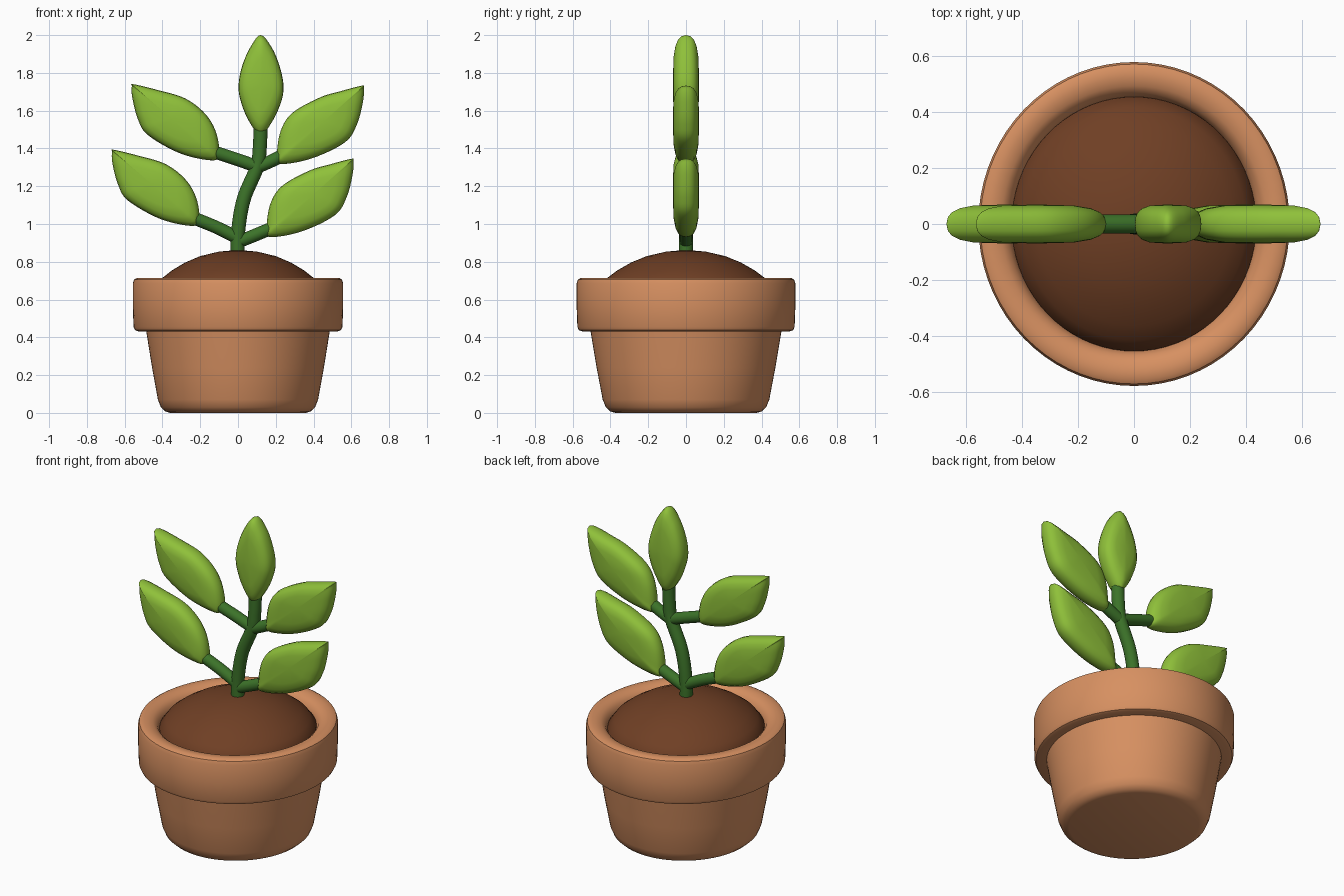
import bpy, bmesh, math
from mathutils import Vector

if "Cube" in bpy.data.objects:
    bpy.data.objects.remove(bpy.data.objects["Cube"])


def material(name, rgb):
    m = bpy.data.materials.new(name)
    m.diffuse_color = (*rgb, 1)
    m.use_nodes = True
    m.node_tree.nodes["Principled BSDF"].inputs["Base Color"].default_value = m.diffuse_color
    return m


TERRACOTTA = material("terracotta", (0.68, 0.28, 0.12))
SOIL = material("soil_brown", (0.16, 0.05, 0.018))
STEM = material("stem_green", (0.045, 0.17, 0.022))
LEAF = material("leaf_green", (0.275, 0.53, 0.042))


def finish(name, bm, mat, angle):
    bmesh.ops.recalc_face_normals(bm, faces=bm.faces)
    me = bpy.data.meshes.new(name)
    bm.to_mesh(me)
    bm.free()
    me.materials.append(mat)
    ob = bpy.data.objects.new(name, me)
    bpy.context.collection.objects.link(ob)
    bpy.ops.object.select_all(action='DESELECT')
    ob.select_set(True)
    bpy.context.view_layer.objects.active = ob
    bpy.ops.object.shade_smooth_by_angle(angle=math.radians(angle))
    return ob


def bridge(bm, a, b):
    n = len(a)
    for i in range(n):
        bm.faces.new((a[i], a[(i + 1) % n], b[(i + 1) % n], b[i]))


def fan(bm, ring, centre):
    c = bm.verts.new(centre)
    for i in range(len(ring)):
        bm.faces.new((ring[i], ring[(i + 1) % len(ring)], c))


def lathe(name, profile, mat, start=None, end=None, segs=72):
    """Revolve (radius, z) points, slightly wider in y; optional end caps."""
    bm = bmesh.new()
    rings = []
    for r, z in profile:
        rings.append([bm.verts.new((r * math.cos(t), 1.04 * r * math.sin(t), z))
                      for t in (2 * math.pi * i / segs for i in range(segs))])
    for a, b in zip(rings, rings[1:]):
        bridge(bm, a, b)
    if start is not None:
        fan(bm, rings[0], (0, 0, start))
    if end is not None:
        fan(bm, rings[-1], (0, 0, end))
    return finish(name, bm, mat, 40)


def spline(pts, closed, steps):
    """Catmull-Rom smoothing of a short list of points."""
    n, out = len(pts), []
    get = lambda i: Vector(pts[i % n] if closed else pts[max(0, min(n - 1, i))])
    for i in range(n if closed else n - 1):
        a, b, c, d = (get(i + k) for k in (-1, 0, 1, 2))
        for s in range(steps):
            t = s / steps
            out.append(0.5 * (2 * b + (c - a) * t + (2 * a - 5 * b + 4 * c - d) * t ** 2
                              + (3 * b - a - 3 * c + d) * t ** 3))
    if not closed:
        out.append(get(n - 1))
    return out


def tube(name, pts, r, segs=20):
    """Round stalk along points in the xz plane."""
    path = spline(pts, False, 8)
    bm = bmesh.new()
    rings = []
    for i, p in enumerate(path):
        d = (path[min(i + 1, len(path) - 1)] - path[max(i - 1, 0)]).normalized()
        rings.append([bm.verts.new((p.x - d.y * r * math.cos(t), r * math.sin(t),
                                    p.y + d.x * r * math.cos(t)))
                      for t in (2 * math.pi * k / segs for k in range(segs))])
    for a, b in zip(rings, rings[1:]):
        bridge(bm, a, b)
    bm.faces.new(rings[0])
    bm.faces.new(rings[-1])
    return finish(name, bm, STEM, 40)


def leaf(name, outline, dx=0, dz=0):
    """Puffy lens-shaped leaf grown from its front outline."""
    pts = [p + Vector((dx, dz)) for p in spline(outline, True, 6)]
    c = sum(pts, Vector((0, 0))) / len(pts)
    layers = [(0.55, 0.066), (0.78, 0.056), (0.91, 0.042), (0.975, 0.025), (1, 0)]
    section = [(s, -y) for s, y in layers] + [(s, y) for s, y in layers[-2::-1]]
    bm = bmesh.new()
    rings = []
    for s, y in section:
        rings.append([bm.verts.new((c.x + (p.x - c.x) * s, y, c.y + (p.y - c.y) * s))
                      for p in pts])
    for a, b in zip(rings, rings[1:]):
        bridge(bm, a, b)
    fan(bm, rings[0], (c.x, -0.07, c.y))
    fan(bm, rings[-1], (c.x, 0.07, c.y))
    return finish(name, bm, LEAF, 60)


# Pot body, overhanging rim and soil mound
lathe("pot_body", [(0.36, 0), (0.385, 0.008), (0.408, 0.03), (0.424, 0.07),
                   (0.455, 0.24), (0.487, 0.44)], TERRACOTTA, start=0, end=0.44)
lathe("pot_rim", [(0.43, 0.432), (0.53, 0.432), (0.545, 0.438), (0.553, 0.455),
                  (0.557, 0.57), (0.557, 0.685), (0.55, 0.706), (0.535, 0.715),
                  (0.505, 0.715), (0.475, 0.708), (0.452, 0.69), (0.438, 0.66),
                  (0.43, 0.60)], TERRACOTTA, start=0.432, end=0.60)
lathe("soil_mound", [(0.44, 0.61), (0.437, 0.665), (0.40, 0.715), (0.35, 0.754),
                     (0.28, 0.796), (0.2, 0.83), (0.1, 0.854), (0.04, 0.859)],
      SOIL, start=0.61, end=0.86)

# Curved main stem and side stalks
tube("main_stem", [(0, 0.80), (0, 0.95), (0.03, 1.13), (0.10, 1.30), (0.115, 1.40),
                   (0.12, 1.53)], 0.037)
tube("lower_left_stalk", [(0.0, 0.925), (-0.12, 0.985), (-0.27, 1.045)], 0.034)
tube("lower_right_stalk", [(0.0, 0.905), (0.10, 0.945), (0.23, 1.0)], 0.034)
tube("upper_left_stalk", [(0.10, 1.305), (-0.03, 1.35), (-0.17, 1.395)], 0.034)
tube("upper_right_stalk", [(0.10, 1.30), (0.18, 1.335), (0.29, 1.39)], 0.034)

# Leaves: two mirrored-looking pairs and a top leaf
left = [(-0.553, 1.74), (-0.42, 1.708), (-0.28, 1.665), (-0.175, 1.585), (-0.116, 1.485),
        (-0.10, 1.37), (-0.14, 1.337), (-0.307, 1.374), (-0.476, 1.47), (-0.53, 1.555),
        (-0.56, 1.67), (-0.562, 1.73)]
right = [(0.655, 1.732), (0.55, 1.705), (0.434, 1.67), (0.29, 1.59), (0.227, 1.496),
         (0.206, 1.37), (0.222, 1.318), (0.39, 1.347), (0.566, 1.432), (0.63, 1.528),
         (0.662, 1.65), (0.666, 1.72)]
top = [(0.12, 2.0), (0.063, 1.932), (0.02, 1.83), (0.003, 1.73), (0.016, 1.645),
       (0.058, 1.544), (0.12, 1.473), (0.182, 1.544), (0.228, 1.645), (0.241, 1.73),
       (0.222, 1.83), (0.18, 1.932)]
leaf("upper_left_leaf", left)
leaf("lower_left_leaf", left, -0.105, -0.347)
leaf("upper_right_leaf", right)
leaf("lower_right_leaf", right, -0.055, -0.387)
leaf("top_leaf", top)
